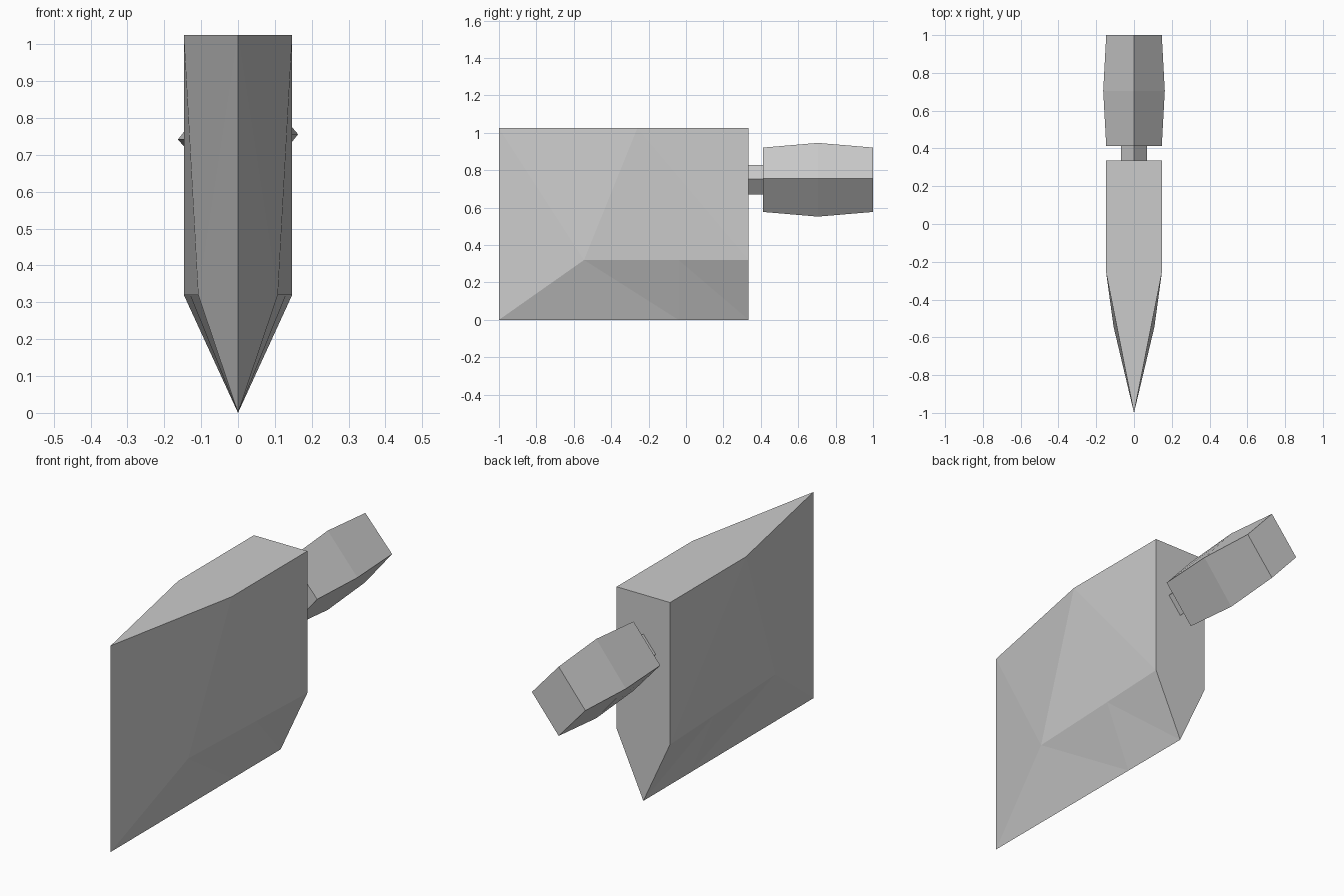
import bpy
import bmesh

if "Cube" in bpy.data.objects:
    bpy.data.objects.remove(bpy.data.objects["Cube"], do_unlink=True)

# Single plain grey
grey = bpy.data.materials.new("grey")
grey.use_nodes = True
colour = (0.6, 0.6, 0.6, 1)
grey.diffuse_color = colour
grey.node_tree.nodes["Principled BSDF"].inputs["Base Color"].default_value = colour


def finish(bm, name):
    bmesh.ops.remove_doubles(bm, verts=bm.verts, dist=0.0001)
    bmesh.ops.recalc_face_normals(bm, faces=bm.faces)
    mesh = bpy.data.meshes.new(name)
    bm.to_mesh(mesh)
    bm.free()
    mesh.materials.append(grey)
    obj = bpy.data.objects.new(name, mesh)
    bpy.context.collection.objects.link(obj)
    return obj


def diamond_bar(name, sections, tilt):
    """Four-sided bar along y; each section is (y, half width, half height)."""
    bm = bmesh.new()
    mid = 0.749
    rings = []
    for y, w, h in sections:
        points = ((w, mid + tilt), (0, mid + h), (-w, mid - tilt), (0, mid - h))
        rings.append([bm.verts.new((x, y, z)) for x, z in points])
    for a, b in zip(rings, rings[1:]):
        for i in range(4):
            j = (i + 1) % 4
            bm.faces.new((a[i], a[j], b[j], b[i]))
    bm.faces.new(rings[0])
    bm.faces.new(rings[-1])
    return finish(bm, name)


# Wedge body: corner points of one half, mirrored across x
W, TOP, LOW, BACK = 0.147, 1.025, 0.32, 0.335
corners = {
    "nose_top": (0, -1, TOP), "nose_low": (0, -1, 0),
    "shoulder": (W, -0.26, TOP), "back_top": (W, BACK, TOP),
    "back_low": (W, BACK, LOW), "cheek": (0.108, -0.545, LOW),
    "chine": (0.13, -0.04, LOW), "keel": (0, -0.04, 0),
    "keel_back": (0, BACK, 0), "centre_top": (0, BACK, TOP),
}
half_faces = (
    "nose_top nose_low cheek", "nose_top cheek shoulder",
    "shoulder cheek chine", "shoulder chine back_low",
    "shoulder back_low back_top", "cheek nose_low keel",
    "cheek keel chine", "chine keel keel_back",
    "chine keel_back back_low", "nose_top shoulder back_top centre_top",
    "centre_top back_top back_low keel_back",
)
bm = bmesh.new()
for side in (1, -1):
    verts = {n: bm.verts.new((side * x, y, z)) for n, (x, y, z) in corners.items()}
    for face in half_faces:
        bm.faces.new([verts[n] for n in face.split()])
finish(bm, "wedge_body")

# Short neck and bulged grip behind the body
diamond_bar("neck", [(BACK, 0.068, 0.08), (0.412, 0.068, 0.08)], 0.003)
diamond_bar("grip", [(0.412, W, 0.172), (0.705, 0.163, 0.197), (1, W, 0.172)], 0.007)
